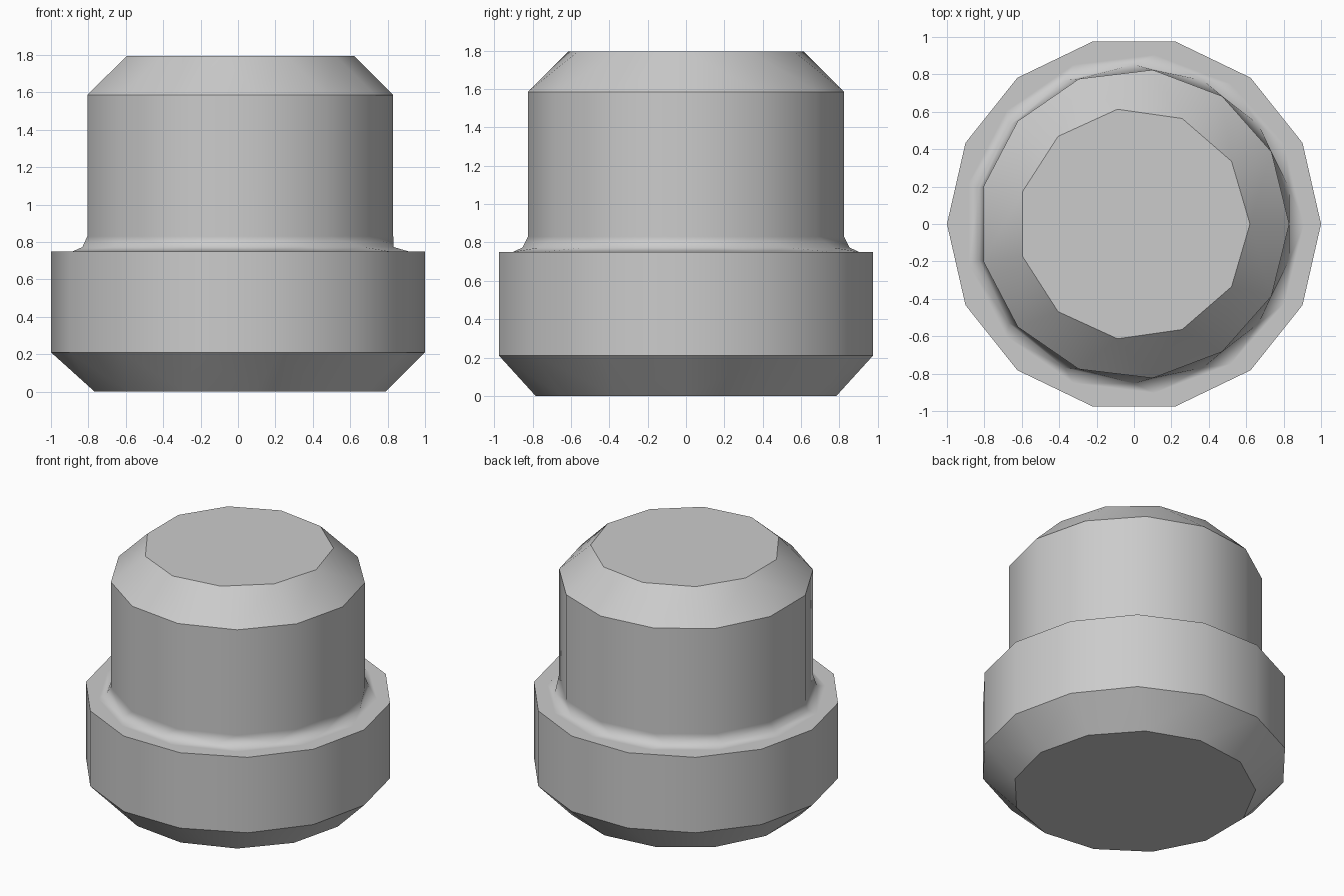
import bpy
from math import cos, sin, pi, radians
from mathutils import Vector

cube = bpy.data.objects.get("Cube")
if cube:
    bpy.data.objects.remove(cube, do_unlink=True)

# One satin grey metal
metal = bpy.data.materials.new("light grey metal")
metal.use_nodes = True
grey = (0.6, 0.6, 0.6, 1)
metal.diffuse_color = grey
metal.node_tree.nodes["Principled BSDF"].inputs["Base Color"].default_value = grey

# Rings from bottom to top: radius, height, sides, phase, crisp edge
rings = [
    (0.79, 0.00, 13, 0, True),      # lower chamfer
    (1.00, 0.21, 14, 0, True),      # collar bottom
    (1.00, 0.75, 14, 0, True),      # collar top
    (0.91, 0.75, 13, 0, False),     # fillet foot
    (0.853, 0.773, 14, 0.5, False),  # fillet middle
    (0.83, 0.83, 13, 0, False),     # stem bottom
    (0.83, 1.585, 13, 0, True),     # stem top
    (0.62, 1.795, 11, 0, True),     # upper chamfer
]
# Surface tilt at the lower and upper ring of each band, in degrees
tilts = [(-45, -45), (0, 0), (90, 90), (90, 45), (45, 0), (0, 0), (45, 45)]

verts, faces, normals, loops, crisp = [], [], [], [], set()
for r, z, n, phase, sharp in rings:
    ids = list(range(len(verts), len(verts) + n))
    for k in range(n):
        a = 2 * pi * (k + phase) / n
        verts.append(Vector((r * cos(a), r * sin(a), z)))
    loops.append(ids)
    if sharp:
        crisp.update(ids)


def add_face(corners):
    """Add a face from (vertex, tilt) pairs with matching normals."""
    faces.append([v for v, t in corners])
    for v, t in corners:
        out = Vector((verts[v].x, verts[v].y, 0)).normalized()
        t = radians(t)
        normals.append(out * cos(t) + Vector((0, 0, sin(t))))


def bridge(low, high, tilt):
    """Join two rings, with quads if they match, else with triangles."""
    n, m = len(low), len(high)
    a, b = tilt
    i = j = 0
    while i < n or j < m:
        p, p2 = low[i % n], low[(i + 1) % n]
        q, q2 = high[j % m], high[(j + 1) % m]
        if n == m:
            add_face([(p, a), (p2, a), (q2, b), (q, b)])
            i, j = i + 1, j + 1
        elif j == m or (i < n and (verts[p2] - verts[q]).length <= (verts[q2] - verts[p]).length):
            add_face([(p, a), (p2, a), (q, b)])
            i += 1
        else:
            add_face([(p, a), (q2, b), (q, b)])
            j += 1


# Flat bottom, stacked bands, flat top
add_face([(v, -90) for v in reversed(loops[0])])
for low, high, tilt in zip(loops, loops[1:], tilts):
    bridge(low, high, tilt)
add_face([(v, 90) for v in loops[-1]])

mesh = bpy.data.meshes.new("stepped_plug")
mesh.from_pydata(verts, [], faces)
mesh.update()
mesh.materials.append(metal)
for poly in mesh.polygons:
    poly.use_smooth = True

# Crisp chamfer and collar edges, smooth everywhere else
for edge in mesh.edges:
    edge.use_edge_sharp = all(v in crisp for v in edge.vertices) and \
        abs(verts[edge.vertices[0]].z - verts[edge.vertices[1]].z) < 1e-4
mesh.normals_split_custom_set([tuple(v) for v in normals])

plug = bpy.data.objects.new("stepped_plug", mesh)
bpy.context.collection.objects.link(plug)
